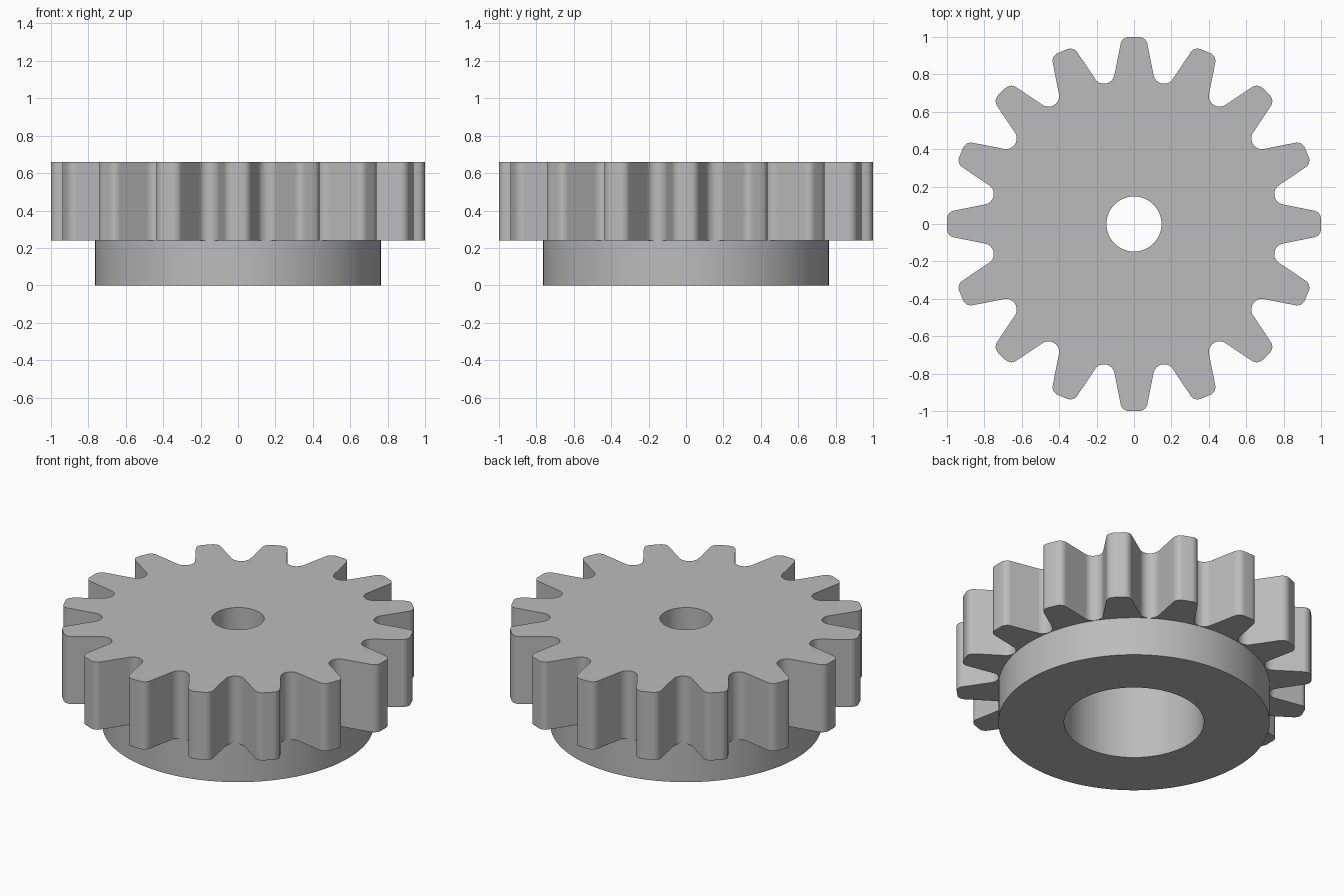
import bpy
import bmesh
from math import sin, cos, tan, pi, radians
from mathutils import Vector, Matrix

TEETH = 16
PITCH = 2 * pi / TEETH
HOLE_R, BORE_R, HUB_R = 0.147, 0.394, 0.764
HUB_TOP, STEP_Z, TOP_Z = 0.24, 0.48, 0.66

if "Cube" in bpy.data.objects:
    bpy.data.objects.remove(bpy.data.objects["Cube"], do_unlink=True)

steel = bpy.data.materials.new("steel_grey")
steel.use_nodes = True
grey = (0.5, 0.5, 0.5, 1)
steel.diffuse_color = grey
steel.node_tree.nodes["Principled BSDF"].inputs["Base Color"].default_value = grey


def arc(centre, radius, start, end, steps):
    """Points on an arc, angles in radians measured from +x."""
    return [centre + radius * Vector((cos(a), sin(a)))
            for a in (start + (end - start) * i / steps for i in range(steps + 1))]


def circle(radius, steps=96):
    return arc(Vector((0, 0)), radius, 0, 2 * pi, steps)[:-1]


def gear_outline():
    """Tapered teeth with rounded tips and rounded valleys."""
    slope = radians(11.75)                       # flank lean from the tooth axis
    tip_r, root_r, root_dist = 0.045, 0.057, 0.823
    tip = Vector((0.027, 1 - tip_r))
    valley = root_dist * Vector((sin(PITCH / 2), cos(PITCH / 2)))
    # Half a tooth: tip corner, then half of the valley
    half = arc(tip, tip_r, pi / 2, slope, 8)
    half += arc(valley, root_r, pi + slope, 1.5 * pi - PITCH / 2, 8)
    mirrored = [Vector((-p.x, p.y)) for p in reversed(half[:-1])]
    tooth = mirrored + half
    return [Matrix.Rotation(-i * PITCH, 2) @ p for i in range(TEETH) for p in tooth]


bm = bmesh.new()


def loop(points, z):
    verts = [bm.verts.new((p.x, p.y, z)) for p in points]
    edges = [bm.edges.new((v, verts[i - 1])) for i, v in enumerate(verts)]
    return verts, edges


def wall(lower, upper):
    a, b = lower[0], upper[0]
    for i in range(len(a)):
        bm.faces.new((a[i - 1], a[i], b[i], b[i - 1]))


def cap(outer, inner):
    bmesh.ops.triangle_fill(bm, edges=outer[1] + inner[1], use_beauty=True)


# Toothed rim
outline = gear_outline()
rim_low, rim_high = loop(outline, HUB_TOP), loop(outline, TOP_Z)
wall(rim_low, rim_high)

# Shaft hole through the top plate
hole_low, hole_high = loop(circle(HOLE_R), STEP_Z), loop(circle(HOLE_R), TOP_Z)
wall(hole_low, hole_high)
cap(rim_high, hole_high)

# Hub collar below the teeth
hub_low, hub_high = loop(circle(HUB_R), 0), loop(circle(HUB_R), HUB_TOP)
wall(hub_low, hub_high)
cap(rim_low, hub_high)

# Wide counterbore from below
bore_low, bore_high = loop(circle(BORE_R), 0), loop(circle(BORE_R), STEP_Z)
wall(bore_low, bore_high)
cap(hub_low, bore_low)
cap(bore_high, hole_low)

bmesh.ops.recalc_face_normals(bm, faces=bm.faces)
mesh = bpy.data.meshes.new("spur_gear")
bm.to_mesh(mesh)
bm.free()
mesh.materials.append(steel)
gear = bpy.data.objects.new("spur_gear", mesh)
bpy.context.collection.objects.link(gear)

bpy.ops.object.select_all(action="DESELECT")
gear.select_set(True)
bpy.context.view_layer.objects.active = gear
bpy.ops.object.shade_smooth_by_angle(angle=radians(30))
